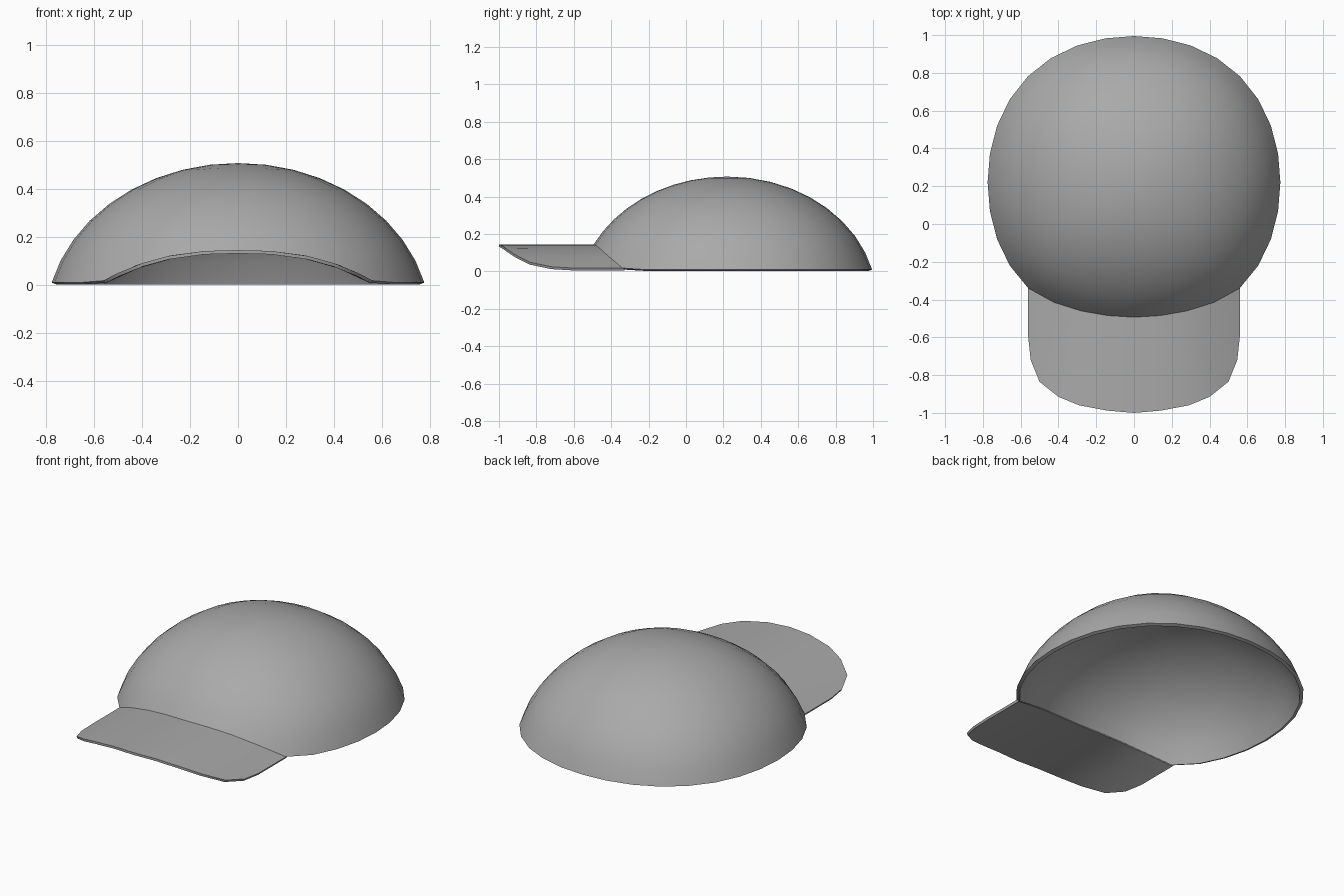
import bpy, math

cube = bpy.data.objects.get("Cube")
if cube:
    bpy.data.objects.remove(cube, do_unlink=True)

COLUMNS, ROWS = 32, 9
FRONT = range(20, 29)          # columns joined to the visor
CENTER_Y = 0.22
RADIUS, HEIGHT, SINK = 0.8, 0.661, 0.154

grey = bpy.data.materials.new("plain grey")
grey.use_nodes = True
grey.diffuse_color = (0.4, 0.4, 0.4, 1)
grey.node_tree.nodes["Principled BSDF"].inputs["Base Color"].default_value = (0.4, 0.4, 0.4, 1)


def arch(x):
    """Height of the bowed visor across its width."""
    return max(0.01, 0.145 - 0.13 * (abs(x) / 0.565) ** 2.5)


def dome_point(column, phi):
    """Point on the slightly squared dome, phi measured from its top."""
    a = 2 * math.pi * column / COLUMNS
    r = RADIUS * math.sin(phi) * (1 + 0.025 * math.sin(2 * a) ** 2)
    return (r * math.cos(a), CENTER_Y + r * math.sin(a), HEIGHT * math.cos(phi) - SINK)


def rim_phi(column):
    """Where the dome ends: level at the back, following the arch in front."""
    phi = math.acos((0.01 + SINK) / HEIGHT)
    if column in FRONT:
        for _ in range(30):
            z = arch(dome_point(column, phi)[0])
            phi = math.acos((z + SINK) / HEIGHT)
    return phi


def make_shell(name, verts, faces, thickness):
    mesh = bpy.data.meshes.new(name)
    mesh.from_pydata(verts, [], faces)
    mesh.materials.append(grey)
    ob = bpy.data.objects.new(name, mesh)
    bpy.context.collection.objects.link(ob)
    bpy.ops.object.select_all(action='DESELECT')
    ob.select_set(True)
    bpy.context.view_layer.objects.active = ob
    mod = ob.modifiers.new("thickness", 'SOLIDIFY')
    mod.thickness = thickness
    mod.offset = -1
    mod.use_even_offset = True
    bpy.ops.object.modifier_apply(modifier=mod.name)
    bpy.ops.object.shade_smooth_by_angle(angle=math.radians(30))
    return ob


# Crown: rings from the rim up to a single top point
verts = [dome_point(c, rim_phi(c) * (1 - row / ROWS))
         for row in range(ROWS) for c in range(COLUMNS)]
top = len(verts)
verts.append((0, CENTER_Y, HEIGHT - SINK))
faces = []
for row in range(ROWS):
    for c in range(COLUMNS):
        a, b = row * COLUMNS + c, row * COLUMNS + (c + 1) % COLUMNS
        if row < ROWS - 1:
            faces.append((a, b, b + COLUMNS, a + COLUMNS))
        else:
            faces.append((a, b, top))
make_shell("crown", verts, faces, 0.02)

# Visor: rows from the crown rim out to the rounded front edge
rim = [dome_point(c, rim_phi(c)) for c in FRONT]
edge_half = [(0, -1.0), (0.14, -0.988), (0.29, -0.96), (0.40, -0.915), (0.50, -0.835)]
edge = [(-x, y) for x, y in reversed(edge_half[1:])] + edge_half
rows = [
    [(x, y + 0.012) for x, y, z in rim],
    [(x, -0.6) for x, y, z in rim],
    [(x * 0.977, -0.72) for x, y, z in rim],
    edge,
]
verts = [(x, y, arch(x)) for row in rows for x, y in row]
n = len(rim)
faces = [(r * n + i, (r + 1) * n + i, (r + 1) * n + i + 1, r * n + i + 1)
         for r in range(len(rows) - 1) for i in range(n - 1)]
make_shell("visor", verts, faces, 0.014)
